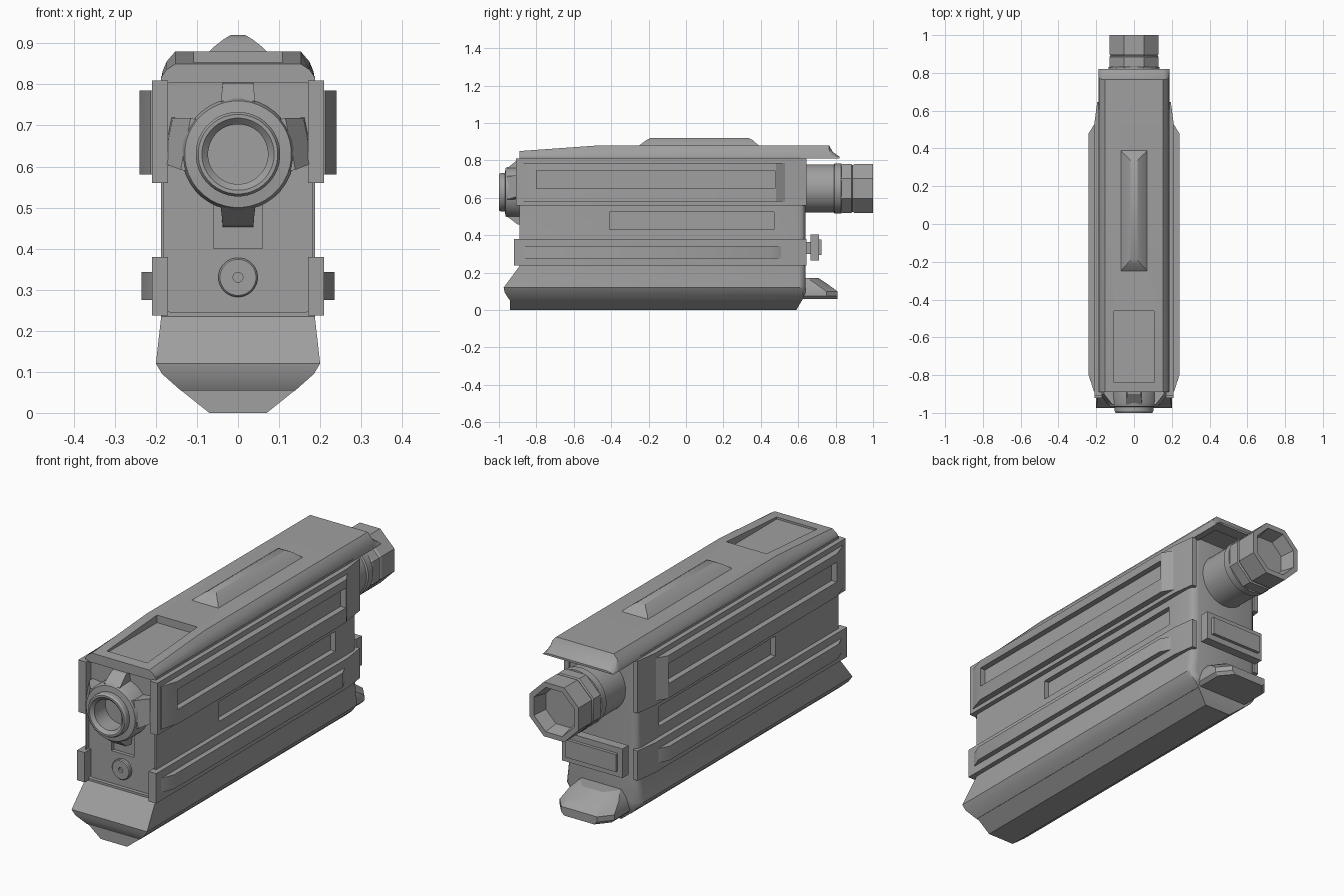
import bpy, bmesh, math
from mathutils import Vector

old = bpy.data.objects.get("Cube")
if old:
    bpy.data.objects.remove(old, do_unlink=True)

grey = bpy.data.materials.new("mid_grey")
grey.use_nodes = True
colour = (0.35, 0.35, 0.35, 1)
grey.diffuse_color = colour
grey.node_tree.nodes["Principled BSDF"].inputs["Base Color"].default_value = colour


def loft(name, rings):
    """Join matching closed rings of points and cap both ends."""
    bm = bmesh.new()
    loops = [[bm.verts.new(p) for p in ring] for ring in rings]
    n = len(loops[0])
    for a, b in zip(loops, loops[1:]):
        for i in range(n):
            j = (i + 1) % n
            bm.faces.new((a[i], a[j], b[j], b[i]))
    bm.faces.new(loops[0])
    bm.faces.new(loops[-1])
    bmesh.ops.recalc_face_normals(bm, faces=bm.faces)
    mesh = bpy.data.meshes.new(name)
    bm.to_mesh(mesh)
    bm.free()
    mesh.materials.append(grey)
    ob = bpy.data.objects.new(name, mesh)
    bpy.context.collection.objects.link(ob)
    return ob


def stack(name, levels):
    """Rectangles stacked in z: (z, half width, front y, rear y)."""
    return loft(name, [[(-w, f, z), (w, f, z), (w, r, z), (-w, r, z)]
                       for z, w, f, r in levels])


def box(name, x0, x1, y0, y1, z0, z1):
    return loft(name, [[(x0, y0, z), (x1, y0, z), (x1, y1, z), (x0, y1, z)]
                       for z in (z0, z1)])


def prism(name, outline, z0, z1):
    return loft(name, [[(x, y, z) for x, y in outline] for z in (z0, z1)])


def lathe(name, profile, z, sides):
    """Revolve (radius, y) points about a lengthwise axis at height z."""
    rings = []
    for r, y in profile:
        turn = [(i + 0.5) * math.tau / sides for i in range(sides)]
        rings.append([(r * math.cos(a), y, z + r * math.sin(a)) for a in turn])
    return loft(name, rings)


def bake(ob):
    dg = bpy.context.evaluated_depsgraph_get()
    mesh = bpy.data.meshes.new_from_object(ob.evaluated_get(dg))
    ob.modifiers.clear()
    ob.data = mesh


def cut(ob, cutter):
    mod = ob.modifiers.new("cut", 'BOOLEAN')
    mod.operation = 'DIFFERENCE'
    mod.solver = 'EXACT'
    mod.object = cutter
    bake(ob)
    bpy.data.objects.remove(cutter, do_unlink=True)


def mirror(ob):
    ob.modifiers.new("mirror", 'MIRROR')
    bake(ob)


def bevel(ob, width, segments, choose):
    bm = bmesh.new()
    bm.from_mesh(ob.data)
    edges = [e for e in bm.edges if choose(*[v.co for v in e.verts])]
    bmesh.ops.bevel(bm, geom=edges, offset=width, segments=segments,
                    profile=0.5, affect='EDGES')
    bm.to_mesh(ob.data)
    bm.free()


# Main body with flared foot, framed front panel and side slots
body = stack("body", [(0.055, 0.14, -0.945, 0.62), (0.095, 0.185, -0.97, 0.64),
                      (0.12, 0.2, -0.975, 0.64), (0.235, 0.187, -0.89, 0.64),
                      (0.82, 0.187, -0.89, 0.64)])
bevel(body, 0.035, 3, lambda a, b: a.y > 0.63 and b.y > 0.63 and abs(a.z - b.z) > 0.02)
panel = box("panel_cutter", -0.18, 0.18, -1, -0.872, 0.245, 0.805)
bevel(panel, 0.02, 4, lambda a, b: abs(a.y - b.y) > 0.01)
cut(body, panel)
cut(body, box("notch_cutter", -0.06, 0.06, -1, -0.855, 0.4, 0.56))
for s in (-1, 1):
    xs = sorted((s * 0.162, s * 0.25))
    cut(body, box("slot_cutter", *xs, -0.41, 0.47, 0.43, 0.525))

# Keel below the body
stack("keel", [(0, 0.07, -0.94, 0.59), (0.06, 0.145, -0.94, 0.625),
               (0.08, 0.15, -0.94, 0.63)])

# Domed top cover, overhanging at the rear
def cover_ring(y, top, w=0.187, low=0.81):
    h = top - low
    half = [(w, low), (w - 0.003, low + 0.3 * h), (w - 0.013, low + 0.65 * h),
            (w - 0.034, top)]
    return [(x, y, z) for x, z in half] + [(-x, y, z) for x, z in reversed(half)]

cover = loft("top_cover", [cover_ring(-0.89, 0.85), cover_ring(-0.47, 0.88),
                           cover_ring(0.765, 0.88), cover_ring(0.785, 0.845),
                           cover_ring(0.82, 0.82)])
cut(cover, box("pocket_cutter", -0.107, 0.107, -0.84, -0.46, 0.844, 0.95))
cut(cover, box("underside_cutter", -0.155, 0.155, 0.6, 0.76, 0.7, 0.845))

# Raised ridge on the cover
stack("top_ridge", [(0.875, 0.075, -0.255, 0.395), (0.892, 0.058, -0.235, 0.375),
                    (0.91, 0.035, -0.21, 0.355), (0.92, 0.018, -0.19, 0.335)])

# Side plates with a slotted upper band and a plain lower bar
upper = prism("upper_side_plate", [(0.17, -0.91), (0.21, -0.91), (0.21, 0.53),
                                   (0.195, 0.645), (0.17, 0.645)], 0.56, 0.81)
band = prism("upper_side_band", [(0.2, -0.89), (0.213, -0.885), (0.24, -0.8),
                                 (0.24, 0.48), (0.209, 0.53), (0.2, 0.53)], 0.58, 0.785)
cut(band, box("band_slot_cutter", 0.212, 0.3, -0.8, 0.475, 0.65, 0.745))
lower = prism("lower_side_plate", [(0.17, -0.92), (0.21, -0.92), (0.21, 0.53),
                                   (0.195, 0.645), (0.17, 0.645)], 0.237, 0.38)
bar = prism("lower_side_bar", [(0.2, -0.88), (0.21, -0.88), (0.235, -0.82),
                               (0.235, 0.46), (0.209, 0.51), (0.2, 0.51)], 0.275, 0.343)
for part in (upper, band, lower, bar):
    mirror(part)

# Front nozzle with flange and hollow bore
lathe("front_nozzle", [(0.137, -0.86), (0.137, -0.945), (0.13, -0.965), (0.103, -0.968),
                       (0.103, -0.99), (0.097, -1), (0.088, -1), (0.073, -0.985),
                       (0.073, -0.9)], 0.63, 40)

# Four sloping buttresses around the nozzle
for label, angle, wide in (("top", 90, 0.042), ("bottom", 270, 0.042),
                           ("left", 11, 0.064), ("right", 169, 0.064)):
    a = math.radians(angle)
    out = Vector((math.cos(a), 0, math.sin(a)))
    side = Vector((-math.sin(a), 0, math.cos(a)))
    centre = Vector((0, 0, 0.63))
    rings = []
    for y, reach, k in ((-0.86, 0.177, 0.9), (-0.9, 0.173, 0.88), (-0.955, 0.13, 1)):
        rings.append([centre + out * r + side * w + Vector((0, y, 0))
                      for r, w in ((0.09, -wide), (reach, -wide * k),
                                   (reach, wide * k), (0.09, wide))])
    loft(label + "_buttress", rings)

# Front button with a small centre hole
lathe("front_button", [(0.048, -0.865), (0.048, -0.885), (0.044, -0.89),
                       (0.012, -0.89), (0.012, -0.878)], 0.33, 28)

# Rear barrel and eight-sided hollow knob
lathe("rear_barrel", [(0.128, 0.6), (0.128, 0.79), (0.135, 0.795), (0.135, 0.83),
                      (0.1, 0.835)], 0.65, 36)
lathe("rear_knob", [(0.13, 0.82), (0.141, 0.835), (0.141, 0.885), (0.134, 0.89),
                    (0.141, 0.9), (0.141, 1), (0.115, 1), (0.1, 0.93)], 0.65, 8)

# Rear latch plate on a short stem
box("latch_stem", -0.13, 0.13, 0.62, 0.68, 0.3, 0.365)
box("latch_plate", -0.16, 0.16, 0.665, 0.71, 0.265, 0.405)
box("latch_panel", -0.135, 0.135, 0.7, 0.725, 0.293, 0.377)

# Rear lip with sloping top
lip = [(0.06, 0.13, 0.81), (0.075, 0.145, 0.81), (0.1, 0.145, 0.81),
       (0.14, 0.13, 0.755), (0.17, 0.105, 0.71)]
loft("rear_lip", [[(-w, 0.6, z), (w, 0.6, z), (w, r - 0.06, z), (w - 0.05, r, z),
                   (0.05 - w, r, z), (-w, r - 0.06, z)] for z, w, r in lip])

# Smooth shading with sharp creases kept
bpy.ops.object.select_all(action='DESELECT')
for ob in bpy.context.collection.objects:
    if ob.type == 'MESH' and grey.name in ob.data.materials:
        ob.select_set(True)
        bpy.context.view_layer.objects.active = ob
bpy.ops.object.shade_smooth_by_angle(angle=math.radians(30))
